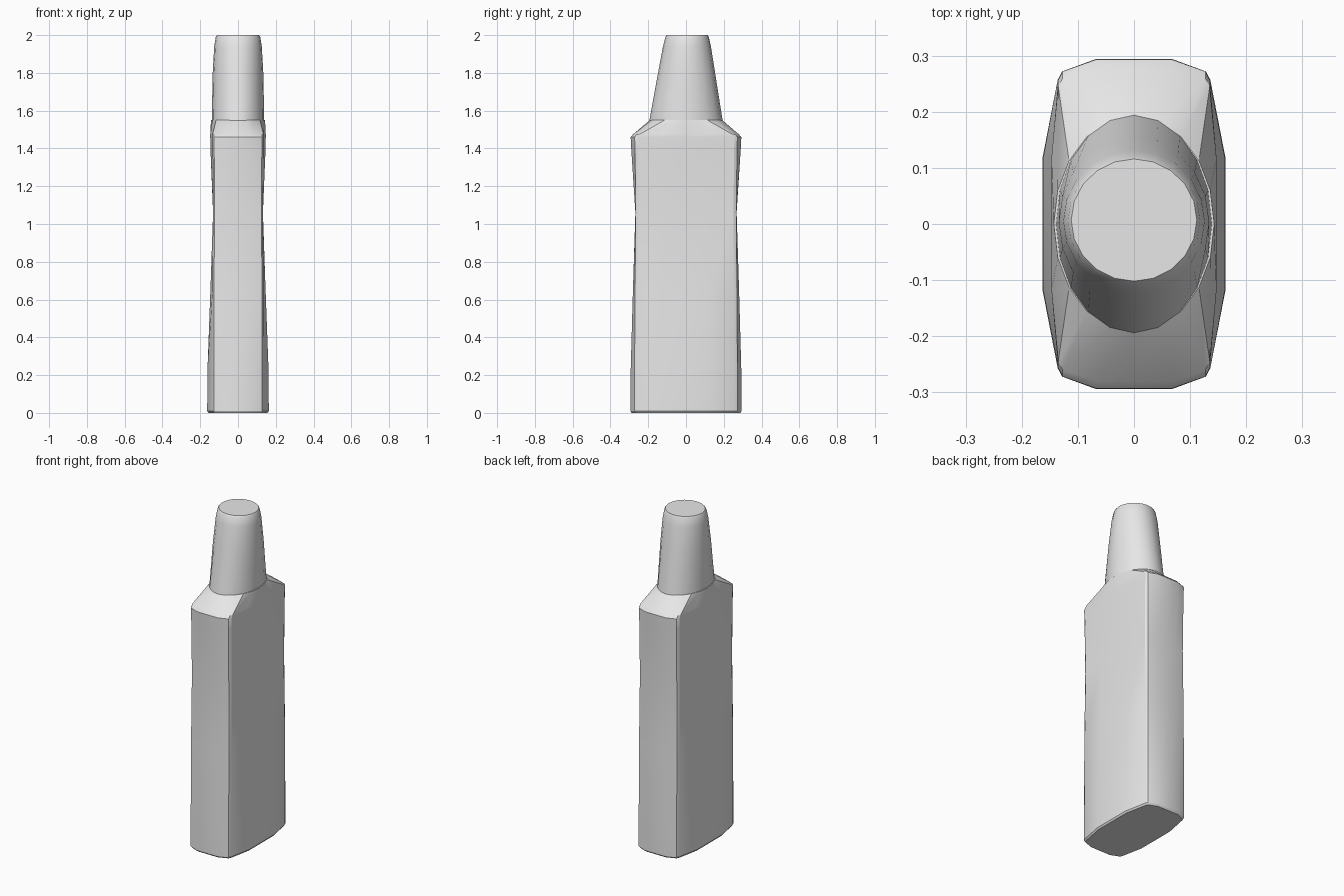
import bpy
import bmesh
from math import cos, sin, pi

if "Cube" in bpy.data.objects:
    bpy.data.objects.remove(bpy.data.objects["Cube"], do_unlink=True)

grey = bpy.data.materials.new("plain grey")
grey.use_nodes = True
colour = (0.8, 0.8, 0.8, 1)
grey.diffuse_color = colour
grey.node_tree.nodes["Principled BSDF"].inputs["Base Color"].default_value = colour


def full_ring(quarter):
    """Mirror a quarter outline (from +x axis to +y axis) into a closed ring."""
    half = quarter + [(-x, y) for x, y in reversed(quarter[:-1])]
    return half + [(x, -y) for x, y in reversed(half[1:-1])]


def panel_ring(hx, hy, corner_x, corner_y):
    """Rounded rectangle with bulging sides and chamfered corners."""
    return full_ring([(hx, 0), (hx, 0.118), (corner_x + 0.008, corner_y - 0.015),
                      (corner_x, corner_y), (0.068, hy), (0, hy)])


def ellipse_ring(rx, ry, steps=5, cy=0):
    ring = full_ring([(rx * cos(i * pi / 2 / steps), ry * sin(i * pi / 2 / steps))
                      for i in range(steps + 1)])
    return [(x, y + cy) for x, y in ring]


def loft(name, layers, angle):
    """Skin a stack of (height, ring) layers and close both ends."""
    bm = bmesh.new()
    rows = [[bm.verts.new((x, y, z)) for x, y in ring] for z, ring in layers]
    for low, high in zip(rows, rows[1:]):
        for i in range(len(low)):
            j = (i + 1) % len(low)
            bm.faces.new((low[i], low[j], high[j], high[i]))
    bm.faces.new(rows[0][::-1])
    bm.faces.new(rows[-1])
    mesh = bpy.data.meshes.new(name)
    bm.to_mesh(mesh)
    bm.free()
    mesh.materials.append(grey)
    obj = bpy.data.objects.new(name, mesh)
    bpy.context.collection.objects.link(obj)
    bpy.ops.object.select_all(action='DESELECT')
    obj.select_set(True)
    bpy.context.view_layer.objects.active = obj
    bpy.ops.object.shade_smooth_by_angle(angle=angle)
    return obj


# Bottle body: bulging base, flat waist, sloped shoulder
loft("bottle_body", [
    (0.0, panel_ring(0.156, 0.288, 0.122, 0.266)),
    (0.01, panel_ring(0.163, 0.294, 0.128, 0.272)),
    (0.22, panel_ring(0.162, 0.293, 0.128, 0.272)),
    (0.65, panel_ring(0.146, 0.281, 0.127, 0.270)),
    (1.06, panel_ring(0.131, 0.268, 0.124, 0.266)),
    (1.40, panel_ring(0.146, 0.290, 0.126, 0.270)),
    (1.46, panel_ring(0.147, 0.293, 0.127, 0.272)),
    (1.475, panel_ring(0.147, 0.280, 0.127, 0.260)),
    (1.55, ellipse_ring(0.143, 0.192)),
], 0.4)

# Cap: oval foot tapering to a round, slightly bevelled top
loft("cap", [
    (1.548, ellipse_ring(0.139, 0.194)),
    (1.80, ellipse_ring(0.134, 0.151, cy=0.003)),
    (1.94, ellipse_ring(0.126, 0.127, cy=0.005)),
    (1.99, ellipse_ring(0.118, 0.115, cy=0.006)),
    (2.0, ellipse_ring(0.112, 0.109, cy=0.007)),
], 0.5)
